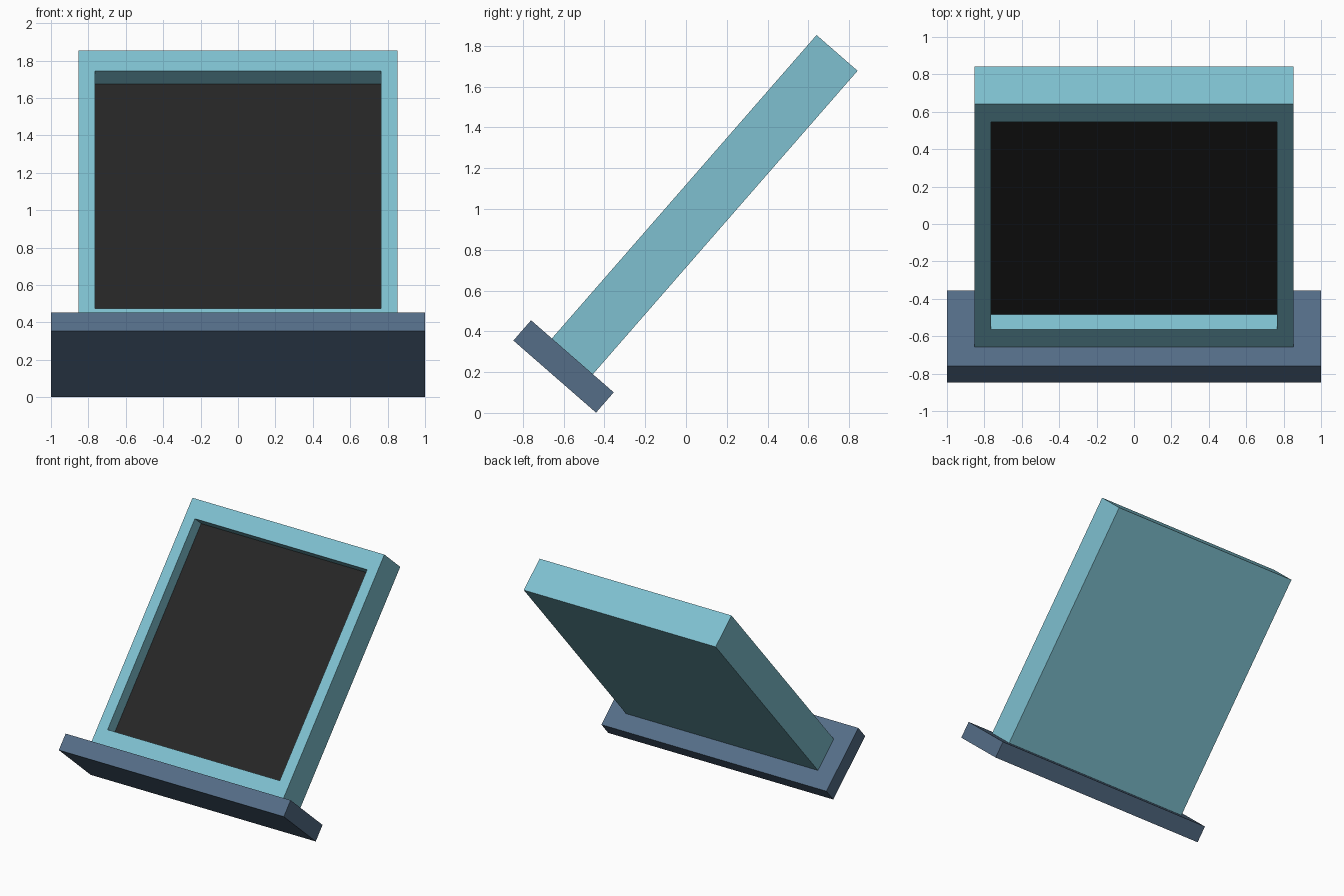
import bpy, bmesh, math
from mathutils import Matrix, Vector

if "Cube" in bpy.data.objects:
    bpy.data.objects.remove(bpy.data.objects["Cube"])

# Everything is built upright, then leaned back as a whole
LEAN = Matrix.Translation((0, -0.644, 0.178)) @ Matrix.Rotation(math.radians(-41.1), 4, 'X')


def material(name, color):
    m = bpy.data.materials.new(name)
    m.diffuse_color = (*color, 1)
    m.use_nodes = True
    m.node_tree.nodes["Principled BSDF"].inputs["Base Color"].default_value = m.diffuse_color
    return m


def box(bm, size, centre):
    bmesh.ops.create_cube(bm, size=1, matrix=Matrix.Translation(centre) @ Matrix.Diagonal((*size, 1)))


def finish(bm, name, *mats):
    bmesh.ops.recalc_face_normals(bm, faces=bm.faces)
    me = bpy.data.meshes.new(name)
    bm.to_mesh(me)
    bm.free()
    for m in mats:
        me.materials.append(m)
    ob = bpy.data.objects.new(name, me)
    ob.matrix_world = LEAN
    bpy.context.collection.objects.link(ob)
    return ob


slate = material("slate blue", (0.09, 0.155, 0.245))
aqua = material("pale aqua", (0.21, 0.53, 0.63))
black = material("screen black", (0.019, 0.019, 0.019))

BASE_H, FRAME_H, FRAME_D = 0.132, 1.975, 0.267

# Base plate
bm = bmesh.new()
box(bm, (2.0, 0.538, BASE_H), (0, 0, BASE_H / 2))
finish(bm, "base_plate", slate)

# Frame with a recessed dark panel in its front face
bm = bmesh.new()
mid = BASE_H + FRAME_H / 2
box(bm, (1.706, FRAME_D, FRAME_H), (0, 0, mid))
bm.normal_update()
front = min(bm.faces, key=lambda f: f.calc_center_median().y)
bmesh.ops.inset_individual(bm, faces=[front], thickness=0.124)
for v in front.verts:                       # slightly wider rim at top and bottom
    v.co.z = mid + math.copysign(FRAME_H / 2 - 0.144, v.co.z - mid)
recess = bmesh.ops.extrude_discrete_faces(bm, faces=[front])["faces"][0]
bmesh.ops.translate(bm, verts=recess.verts, vec=Vector((0, 0.106, 0)))
recess.material_index = 1
finish(bm, "screen_frame", aqua, black)
